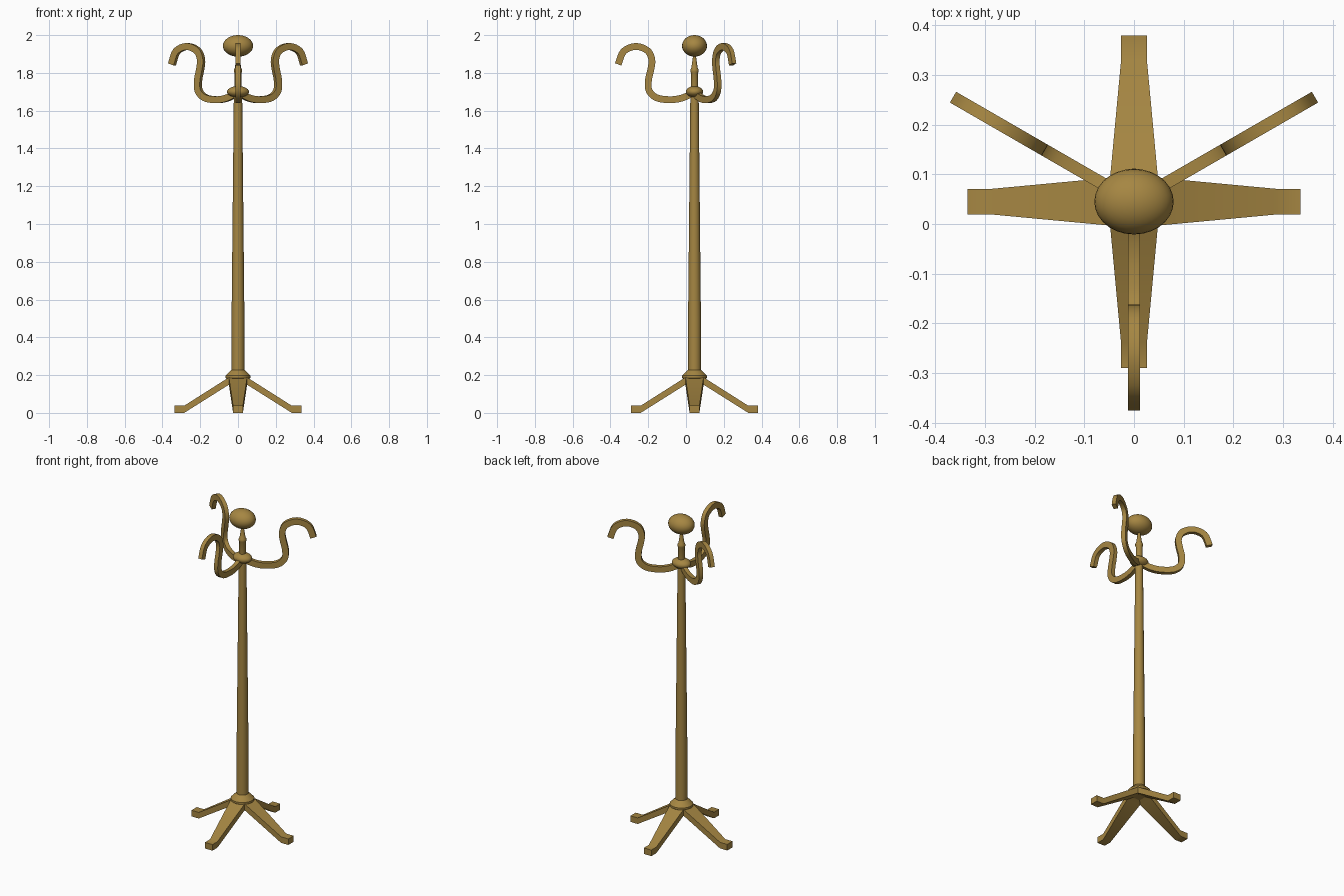
import bpy, bmesh, math
from mathutils import Vector, Matrix

cube = bpy.data.objects.get("Cube")
if cube:
    bpy.data.objects.remove(cube, do_unlink=True)

AXIS_Y = 0.045  # the pole stands slightly behind the centre

wood = bpy.data.materials.new("golden_wood")
wood.use_nodes = True
WOOD = (0.38, 0.24, 0.055, 1)
wood.diffuse_color = WOOD
wood.node_tree.nodes["Principled BSDF"].inputs["Base Color"].default_value = WOOD


def make(name, bm, angle=0):
    """Turn a bmesh built around the origin into a part on the pole axis."""
    bmesh.ops.recalc_face_normals(bm, faces=bm.faces)
    mesh = bpy.data.meshes.new(name)
    bm.to_mesh(mesh)
    bm.free()
    mesh.transform(Matrix.Translation((0, AXIS_Y, 0)) @ Matrix.Rotation(angle, 4, "Z"))
    mesh.materials.append(wood)
    obj = bpy.data.objects.new(name, mesh)
    bpy.context.collection.objects.link(obj)
    bpy.ops.object.select_all(action="DESELECT")
    bpy.context.view_layer.objects.active = obj
    obj.select_set(True)
    bpy.ops.object.shade_smooth_by_angle(angle=math.radians(35))
    return obj


def skin(rings):
    """Join equal rings of points into a capped solid."""
    bm = bmesh.new()
    loops = [[bm.verts.new(p) for p in ring] for ring in rings]
    n = len(loops[0])
    for a, b in zip(loops, loops[1:]):
        for i in range(n):
            j = (i + 1) % n
            bm.faces.new((a[i], a[j], b[j], b[i]))
    bm.faces.new(loops[0])
    bm.faces.new(loops[-1])
    return bm


def turned(name, profile, sides=20):
    """Round part from (radius, height) pairs."""
    turns = [math.tau * i / sides for i in range(sides)]
    make(name, skin([[(r * math.cos(t), r * math.sin(t), z) for t in turns]
                     for r, z in profile]))


def ellipsoid(name, size, z):
    bm = bmesh.new()
    bmesh.ops.create_uvsphere(bm, u_segments=28, v_segments=16, radius=1)
    bmesh.ops.scale(bm, vec=size, verts=bm.verts)
    bmesh.ops.translate(bm, vec=(0, 0, z), verts=bm.verts)
    make(name, bm)


# Pole, base ring and finial
turned("pole", [(0.034, 0.16), (0.034, 0.5), (0.022, 1.69)])
turned("base_ring", [(0.045, 0.172), (0.067, 0.185), (0.067, 0.197),
                     (0.042, 0.222), (0.034, 0.228)])
turned("finial", [(0.019, 1.69), (0.019, 1.8), (0.022, 1.806), (0.022, 1.818),
                  (0.017, 1.826), (0.009, 1.88), (0.009, 1.91)])

# Knob and the collar that holds the arms
ellipsoid("knob", (0.08, 0.066, 0.057), 1.943)
ellipsoid("collar", (0.058, 0.046, 0.03), 1.7)

# Four tapered legs: distance, half width, underside, top side
LEG = [(0, 0.05, 0.172, 0.2), (0.05, 0.048, 0.148, 0.187),
       (0.285, 0.026, 0.0, 0.038), (0.335, 0.026, 0.0, 0.038)]
for k, side in enumerate(("left", "back", "right", "front")):
    make(side + "_leg", skin([[(d, -w, low), (d, w, low), (d, w, top), (d, -w, top)]
                              for d, w, low, top in LEG]), k * math.pi / 2)

# Three S-shaped arms: centre line as distance and height
ARM = [(0.02, 1.687), (0.07, 1.666), (0.13, 1.658), (0.2, 1.668), (0.24, 1.705),
       (0.244, 1.76), (0.231, 1.82), (0.226, 1.87), (0.248, 1.917),
       (0.31, 1.94), (0.375, 1.914), (0.404, 1.845)]


def smooth_path(points, steps=4):
    """Catmull-Rom curve through the points."""
    p = [Vector(q) for q in points]
    p = [2 * p[0] - p[1]] + p + [2 * p[-1] - p[-2]]
    path = []
    for a, b, c, d in zip(p, p[1:], p[2:], p[3:]):
        for s in range(steps):
            t = s / steps
            path.append(0.5 * (2 * b + (c - a) * t + (2 * a - 5 * b + 4 * c - d) * t ** 2
                               + (3 * b - a - 3 * c + d) * t ** 3))
    return path + [p[-2]]


def arm_rings(half_width=0.0125, half_depth=0.018):
    path = smooth_path(ARM)
    rings = []
    for i, point in enumerate(path):
        along = (path[min(i + 1, len(path) - 1)] - path[max(i - 1, 0)]).normalized()
        off = Vector((-along.y, along.x)) * half_depth
        a, b = point - off, point + off
        rings.append([(a.x, -half_width, a.y), (a.x, half_width, a.y),
                      (b.x, half_width, b.y), (b.x, -half_width, b.y)])
    return rings


for side, degrees in (("left", 30), ("right", 150), ("front", 270)):
    make(side + "_arm", skin(arm_rings()), math.radians(degrees))
